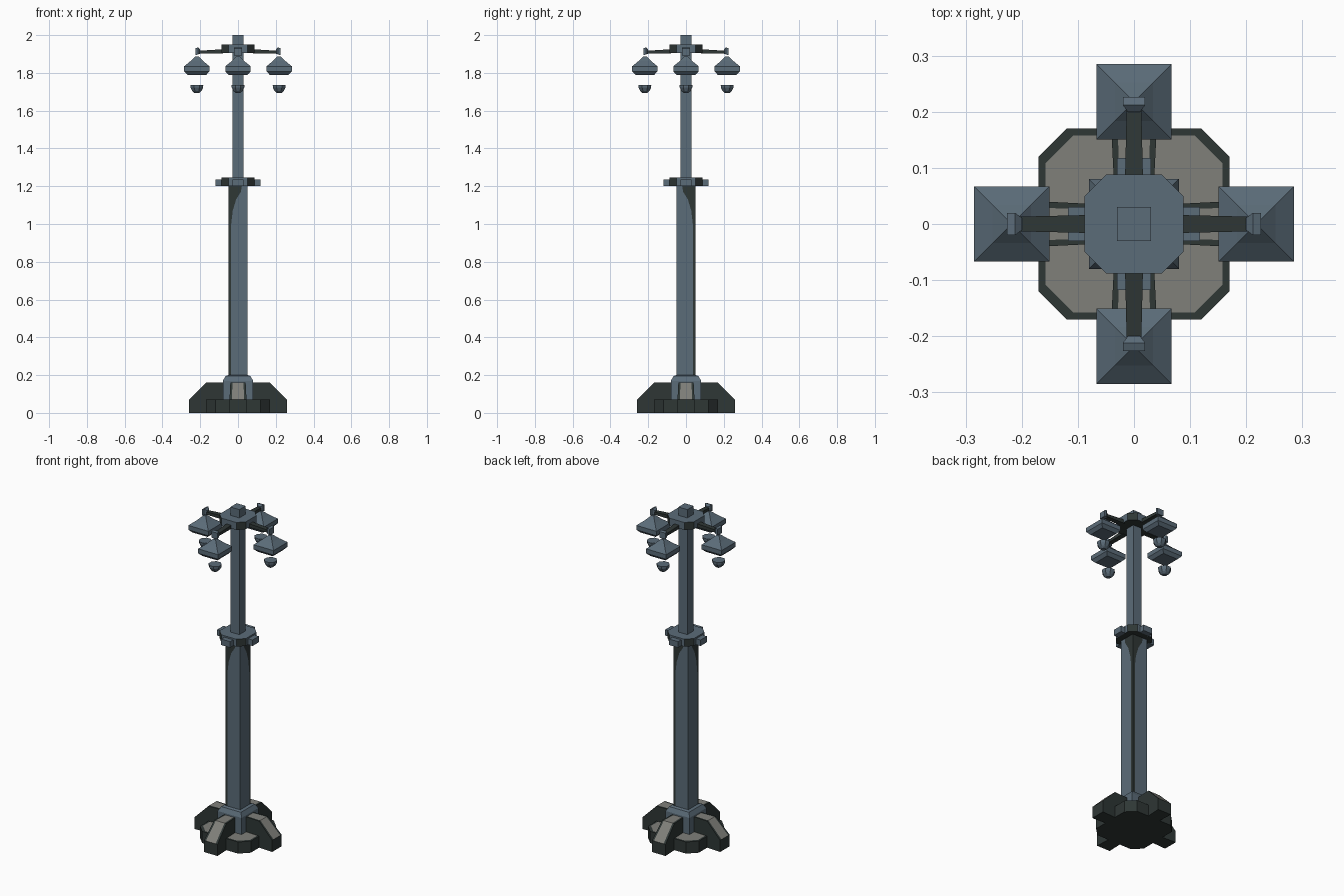
import bpy, bmesh, math
from mathutils import Matrix, Vector

if "Cube" in bpy.data.objects:
    bpy.data.objects.remove(bpy.data.objects["Cube"])


def material(name, rgb):
    m = bpy.data.materials.new(name)
    m.diffuse_color = (*rgb, 1)
    m.use_nodes = True
    m.node_tree.nodes["Principled BSDF"].inputs["Base Color"].default_value = m.diffuse_color
    return m


MATS = [material("blue_grey_metal", (0.105, 0.150, 0.190)),
        material("dark_iron", (0.028, 0.038, 0.036)),
        material("grey_stone", (0.215, 0.215, 0.195))]
METAL, DARK, STONE = 0, 1, 2


def finish(bm, name, rule, turn=0):
    """Write a bmesh to an object; rule(face) gives its colour index."""
    bmesh.ops.remove_doubles(bm, verts=bm.verts, dist=1e-5)
    bmesh.ops.recalc_face_normals(bm, faces=bm.faces)
    bm.normal_update()
    if rule:
        for f in bm.faces:
            f.material_index = rule(f)
    bm.transform(Matrix.Rotation(turn * math.pi / 2, 4, 'Z'))
    me = bpy.data.meshes.new(name)
    bm.to_mesh(me)
    bm.free()
    for m in MATS:
        me.materials.append(m)
    ob = bpy.data.objects.new(name, me)
    bpy.context.collection.objects.link(ob)
    return ob


def loft(name, rings, rule=None, turn=0):
    """Skin closed rings of points and cap both ends."""
    bm = bmesh.new()
    vs = [[bm.verts.new(p) for p in r] for r in rings]
    n = len(rings[0])
    for a, b in zip(vs, vs[1:]):
        for i in range(n):
            j = (i + 1) % n
            bm.faces.new((a[i], a[j], b[j], b[i]))
    bm.faces.new(vs[0][::-1])
    bm.faces.new(vs[-1])
    return finish(bm, name, rule, turn)


def square(h, z, cx=0.0):
    return [(cx - h, -h, z), (cx + h, -h, z), (cx + h, h, z), (cx - h, h, z)]


def octagon(h, c, z):
    """Square of half size h with corners cut back to c."""
    return [(c, -h, z), (h, -c, z), (h, c, z), (c, h, z),
            (-c, h, z), (-h, c, z), (-h, -c, z), (-c, -h, z)]


def yz_box(x, hy, z0, z1):
    return [(x, -hy, z0), (x, hy, z0), (x, hy, z1), (x, -hy, z1)]


# Stone plinth: dark sides and rim, stone top
loft("plinth", [octagon(.17, .12, 0), octagon(.17, .12, .07),
                octagon(.158, .108, .07), octagon(.05, .03, .0701)],
     lambda f: STONE if f.normal.z > .9 and f.calc_center_median().to_2d().length < .13
     else DARK)


# Four buttresses with a dark border along a stone upper face
def buttress(turn):
    profile = [(.06, 0), (.26, 0), (.26, .07), (.17, .16), (.06, .16)]
    rings = []
    for s in (-1, -.72, .72, 1):
        rings.append([(x, s * (.035 + .01 * (x - .06) / .2), z) for x, z in profile])

    def rule(f):
        c = f.calc_center_median()
        return STONE if f.normal.z > .4 and abs(c.y) < .01 else DARK
    loft("buttress", rings, rule, turn)


# Metal foot with sloped shoulder
loft("post_foot", [square(.08, .06), square(.08, .17), square(.066, .195),
                   square(.05, .2)])

# Lower post: two opposite corners carry dark strips that widen at the top
bm = bmesh.new()
curve = [(.014, .19), (.014, 1.0), (.022, 1.07), (.04, 1.13), (.065, 1.17), (.072, 1.21)]
for s in (-1, 1):
    for axis in (0, 1):
        def p(u, z):
            a, b = s * (.05 - u), s * .05
            return bm.verts.new((a, b, z) if axis == 0 else (b, a, z))
        dark = bm.faces.new([p(u, z) for u, z in [(0, 1.21), (0, .19)] + curve])
        dark.material_index = DARK
        bm.faces.new([p(u, z) for u, z in [(.1, 1.21), (.1, .19)] + curve])
finish(bm, "lower_post", None)

# Upper post
loft("upper_post", [square(.03, 1.2), square(.03, 2.0)])


# Octagonal collars: dark on cut corners and underneath
def collar_rule(f):
    n = f.normal
    return DARK if n.z < -.5 or abs(n.x * n.y) > .3 else METAL


loft("middle_collar", [octagon(.088, .05, 1.2), octagon(.088, .05, 1.245)], collar_rule)
loft("top_collar", [octagon(.088, .05, 1.905), octagon(.088, .05, 1.95)], collar_rule)


# Everything that hangs on each of the four sides
R = .218
for k in range(4):
    buttress(k)
    loft("collar_tab", [yz_box(.08, .03, 1.2, 1.236), yz_box(.118, .03, 1.2, 1.236)],
         None, k)
    # arm and flared tip
    loft("lamp_arm", [yz_box(.08, .016, 1.902, 1.925), yz_box(.21, .013, 1.902, 1.917)],
         lambda f: DARK, k)
    loft("arm_tip", [yz_box(.2, .011, 1.9, 1.925), yz_box(.212, .02, 1.898, 1.935),
                     yz_box(.226, .02, 1.893, 1.93)], None, k)
    # square lamp shade
    loft("lamp_shade", [square(h, z, R) for h, z in
                        ((.05, 1.79), (.067, 1.808), (.067, 1.835), (.034, 1.862),
                         (.008, 1.888))], None, k)
    # faceted bowl-shaped bulb
    rings = []
    for r, z in ((.014, 1.694), (.027, 1.705), (.036, 1.722), (.037, 1.736)):
        rings.append([(R + r * math.cos(math.pi * (i + .5) / 4),
                       r * math.sin(math.pi * (i + .5) / 4), z) for i in range(8)])
    loft("bulb", rings, None, k)
